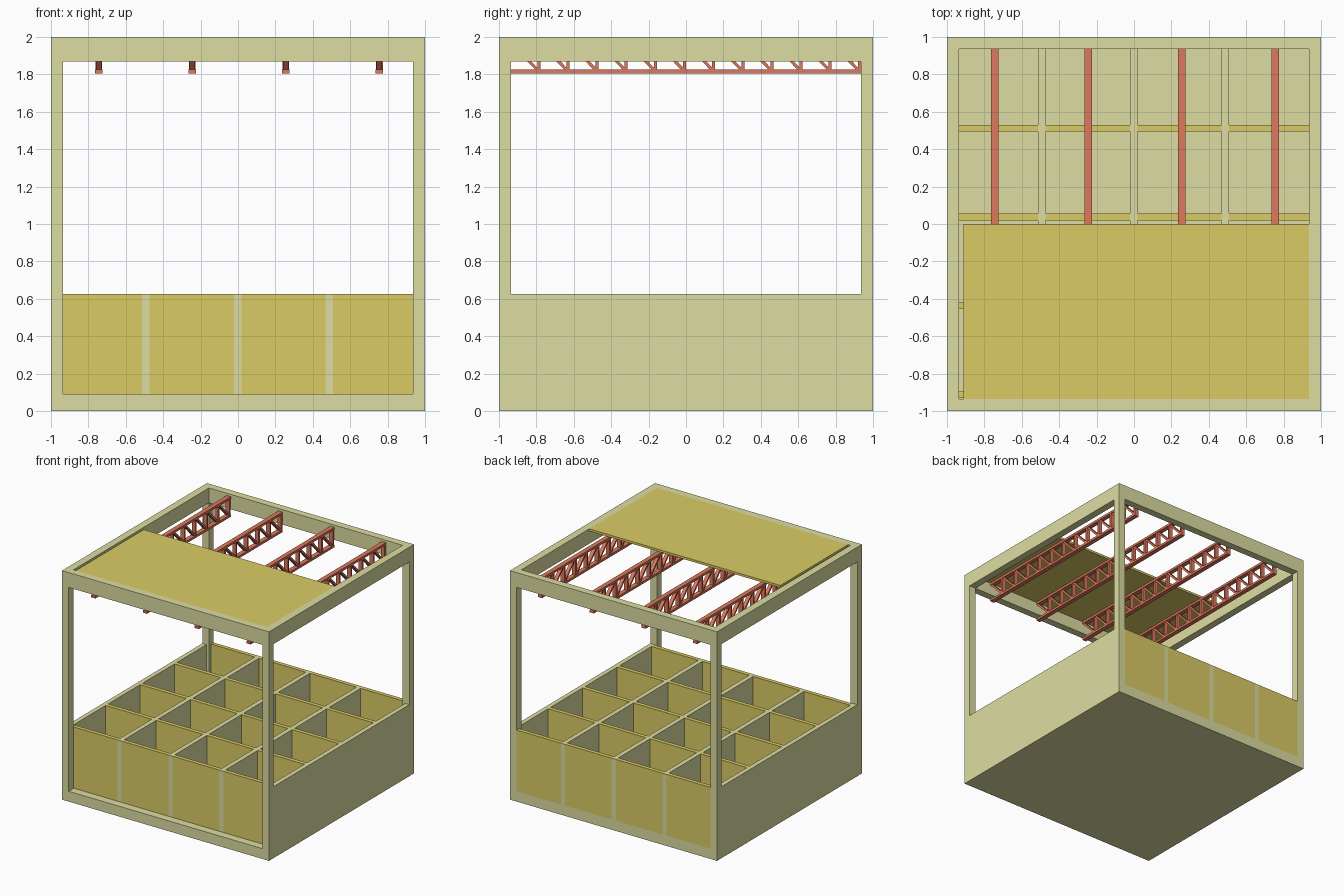
import bpy, bmesh
from math import atan2, hypot
from mathutils import Matrix, Vector

if "Cube" in bpy.data.objects:
    bpy.data.objects.remove(bpy.data.objects["Cube"])


def material(name, rgb):
    m = bpy.data.materials.new(name)
    m.diffuse_color = (*rgb, 1)
    m.use_nodes = True
    m.node_tree.nodes["Principled BSDF"].inputs["Base Color"].default_value = m.diffuse_color
    return m


PALE = material("pale_timber", (0.72, 0.72, 0.36))
PLY = material("plywood", (0.71, 0.60, 0.13))
RED = material("truss_red", (0.73, 0.19, 0.11))


def add_box(bm, x, y, z):
    # axis-aligned box from (min, max) pairs
    size = [b - a for a, b in (x, y, z)]
    mid = Vector([(a + b) / 2 for a, b in (x, y, z)])
    bmesh.ops.create_cube(bm, size=1, matrix=Matrix.Translation(mid) @ Matrix.Diagonal((*size, 1)))


def add_brace(bm, x, width, thick, p, q):
    # bar in the yz plane between points p and q
    dy, dz = q[0] - p[0], q[1] - p[1]
    mid = Vector((x, (p[0] + q[0]) / 2, (p[1] + q[1]) / 2))
    bmesh.ops.create_cube(bm, size=1, matrix=Matrix.Translation(mid)
                          @ Matrix.Rotation(atan2(dz, dy), 4, 'X')
                          @ Matrix.Diagonal((width, hypot(dy, dz), thick, 1)))


def finish(bm, name, mat):
    me = bpy.data.meshes.new(name)
    bm.to_mesh(me)
    bm.free()
    me.materials.append(mat)
    bpy.context.collection.objects.link(bpy.data.objects.new(name, me))


def boxes(name, mat, items):
    bm = bmesh.new()
    for b in items:
        add_box(bm, *b)
    finish(bm, name, mat)


IN = 0.935     # inner face of the frame
TOP = 0.625    # top of the compartments
BASE = 0.09

# Base slab, corner posts and top ring
boxes("base", PALE, [((-1, 1), (-1, 1), (0, BASE))])
ends = [(-1, -IN), (IN, 1)]
boxes("corner_posts", PALE, [(x, y, (BASE, 1.87)) for x in ends for y in ends])
boxes("top_ring", PALE,
      [((-1, 1), y, (1.87, 2)) for y in ends] + [(x, (-IN, IN), (1.87, 2)) for x in ends])

# Side walls and lengthwise dividers
boxes("side_walls", PALE, [(x, (-IN, IN), (BASE, TOP)) for x in [(-1, -0.96), (0.96, 1)]])
div_x = [-0.493, -0.002, 0.489]
boxes("lengthwise_dividers", PALE,
      [((x - 0.02, x + 0.02), (-0.93, 1), (BASE, TOP)) for x in div_x])

# Crosswise plywood panels, fitted between the dividers
for i in range(5):
    y = -0.93 + 0.475 * i
    last = i == 4
    edge = IN if last else 0.96
    y0, y1 = (0.965, 1.0) if last else (y, y + 0.035)
    stops = [-edge] + [v for x in div_x for v in (x - 0.02, x + 0.02)] + [edge]
    boxes(f"cross_panel_{i + 1}", PLY,
          [((stops[k], stops[k + 1]), (y0, y1), (BASE, TOP)) for k in range(0, 8, 2)])

# Half roof deck
boxes("roof_deck", PLY, [((-0.912, IN), (-IN, 0), (1.98, 2.0))])

# Roof trusses: two flat chords, posts and diagonals
LO, HI, CH, W = 1.805, 1.98, 0.02, 0.04
step = 2 * IN / 12
for i in range(4):
    x = -0.744 + 0.5 * i
    bm = bmesh.new()
    for z in (LO, HI - CH):
        add_box(bm, (x - W / 2, x + W / 2), (-IN, IN), (z, z + CH))
    for k in range(1, 13):
        y = -IN + step * k
        add_box(bm, (x - 0.018, x + 0.018), (y - 0.016, y), (LO + CH, HI - CH))
        add_brace(bm, x, 0.03, 0.016, (y - step + 0.01, HI - CH), (y - 0.016, LO + CH))
    finish(bm, f"roof_truss_{i + 1}", RED)
